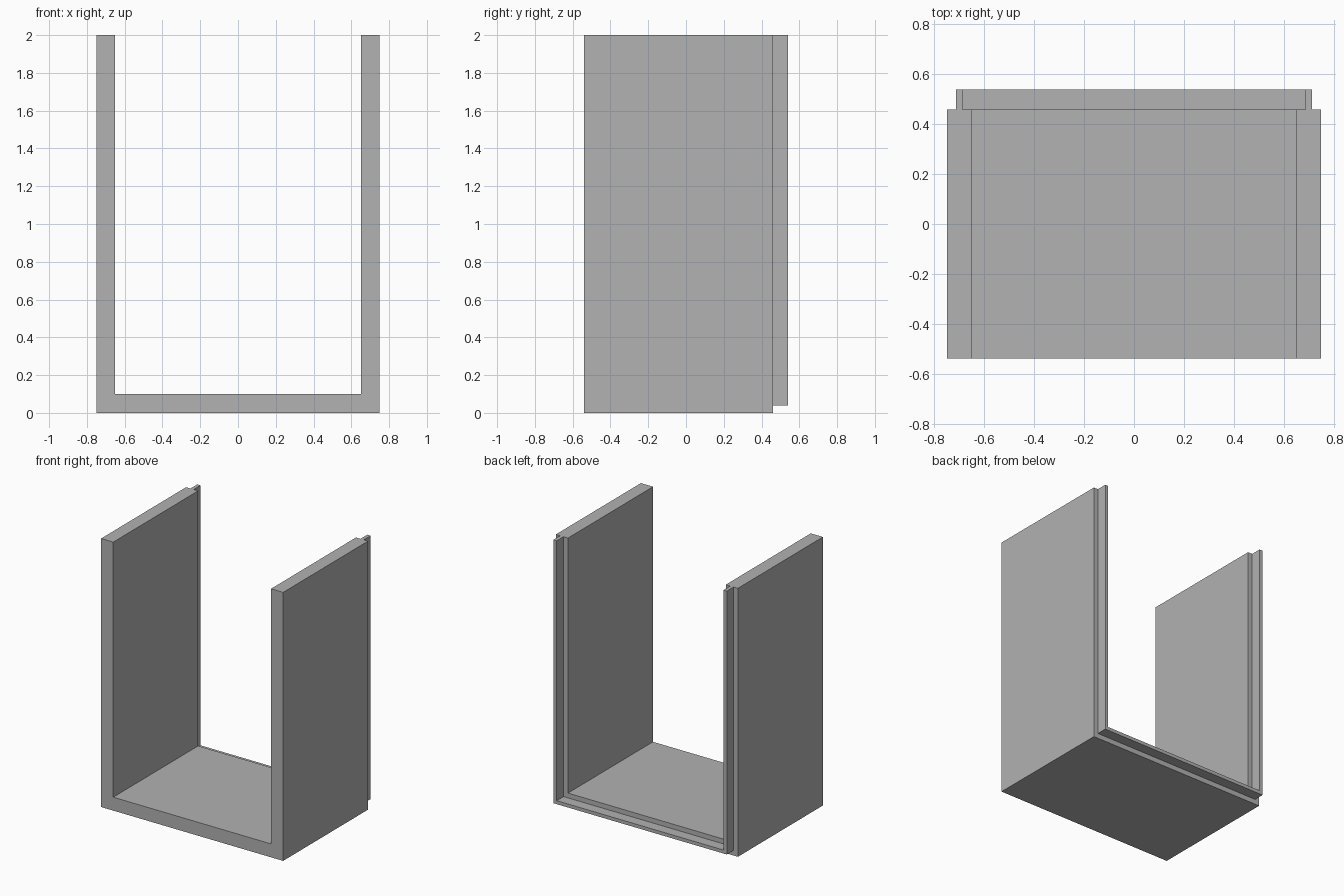
import bpy
import bmesh

cube = bpy.data.objects.get("Cube")
if cube:
    bpy.data.objects.remove(cube, do_unlink=True)

grey = bpy.data.materials.new("plain_grey")
grey.use_nodes = True
colour = (0.445, 0.445, 0.445, 1)
grey.diffuse_color = colour
grey.node_tree.nodes["Principled BSDF"].inputs["Base Color"].default_value = colour

TOP = 2.0


def u_channel(name, outer, inner, bottom, floor, front, back):
    """Extrude a U-shaped profile from front to back."""
    half = [(outer, bottom), (outer, TOP), (inner, TOP), (inner, floor)]
    profile = half + [(-x, z) for x, z in reversed(half)]
    bm = bmesh.new()
    face = bm.faces.new([bm.verts.new((x, front, z)) for x, z in profile])
    result = bmesh.ops.extrude_face_region(bm, geom=[face])
    moved = [v for v in result["geom"] if isinstance(v, bmesh.types.BMVert)]
    bmesh.ops.translate(bm, vec=(0, back - front, 0), verts=moved)
    bmesh.ops.recalc_face_normals(bm, faces=bm.faces)
    mesh = bpy.data.meshes.new(name)
    bm.to_mesh(mesh)
    bm.free()
    mesh.materials.append(grey)
    obj = bpy.data.objects.new(name, mesh)
    bpy.context.collection.objects.link(obj)
    return obj


# Thick walls and floor
u_channel("channel_body", 0.75, 0.65, 0.0, 0.10, -0.54, 0.46)
# Thin joining tongue along the back edge
u_channel("back_tongue", 0.714, 0.687, 0.038, 0.064, 0.46, 0.54)
